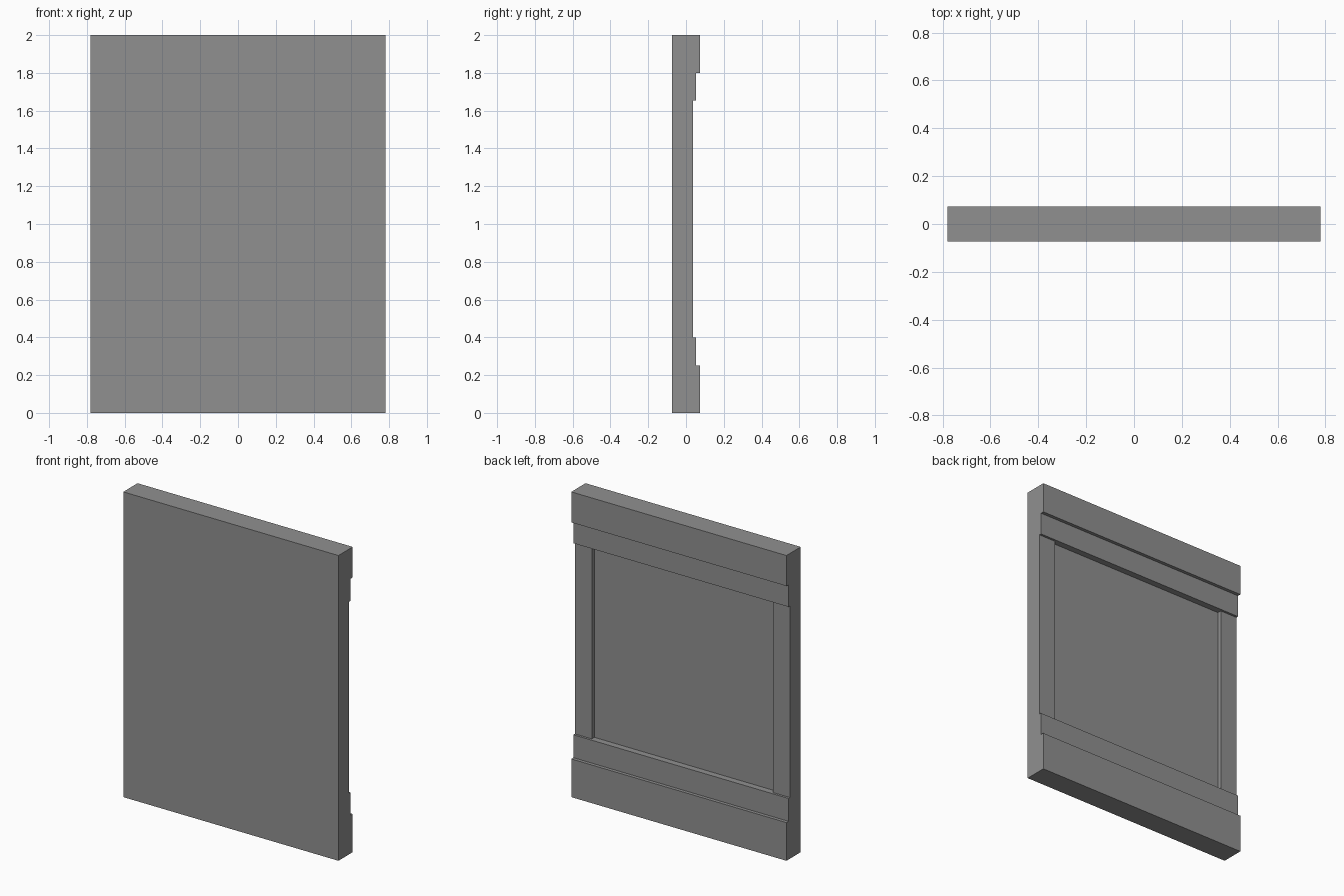
import bpy, bmesh

if "Cube" in bpy.data.objects:
    bpy.data.objects.remove(bpy.data.objects["Cube"])

HALF_W = 0.78          # half width of the wall panel
STILE = 0.123          # width of the side stiles
T = 0.074              # half thickness
MID_Y, STILE_Y, RECESS_Y = 0.052, 0.037, 0.01

# Side profile (y, z): flat front, stepped rails on the back
profile = [
    (-T, 0), (T, 0), (T, 0.25),
    (MID_Y, 0.25), (MID_Y, 0.40),
    (STILE_Y, 0.40), (STILE_Y, 1.655),
    (MID_Y, 1.655), (MID_Y, 1.80),
    (T, 1.80), (T, 2.0), (-T, 2.0),
]

bm = bmesh.new()

# Sweep the profile across x, with loops at the stile edges
inner = HALF_W - STILE
rings = [[bm.verts.new((x, y, z)) for y, z in profile]
         for x in (-HALF_W, -inner, inner, HALF_W)]
n = len(profile)
recess = None
for k in range(3):
    for i in range(n):
        j = (i + 1) % n
        face = bm.faces.new((rings[k][i], rings[k][j],
                             rings[k + 1][j], rings[k + 1][i]))
        if k == 1 and i == 5:
            recess = face
bm.faces.new(rings[0])
bm.faces.new(rings[3])
bmesh.ops.recalc_face_normals(bm, faces=bm.faces)

# Sink the field between the stiles
sunk = bmesh.ops.extrude_discrete_faces(bm, faces=[recess])["faces"]
bmesh.ops.translate(bm, verts=sunk[0].verts, vec=(0, RECESS_Y - STILE_Y, 0))
bmesh.ops.recalc_face_normals(bm, faces=bm.faces)

# Merge the flat strips so only real edges remain
bmesh.ops.dissolve_limit(bm, angle_limit=0.01, verts=bm.verts, edges=bm.edges)

mesh = bpy.data.meshes.new("wall_panel")
bm.to_mesh(mesh)
bm.free()

# Dark grey finish
paint = bpy.data.materials.new("dark_grey")
paint.diffuse_color = (0.28, 0.28, 0.28, 1)
paint.use_nodes = True
paint.node_tree.nodes["Principled BSDF"].inputs["Base Color"].default_value = paint.diffuse_color
mesh.materials.append(paint)

bpy.context.collection.objects.link(bpy.data.objects.new("wall_panel", mesh))
